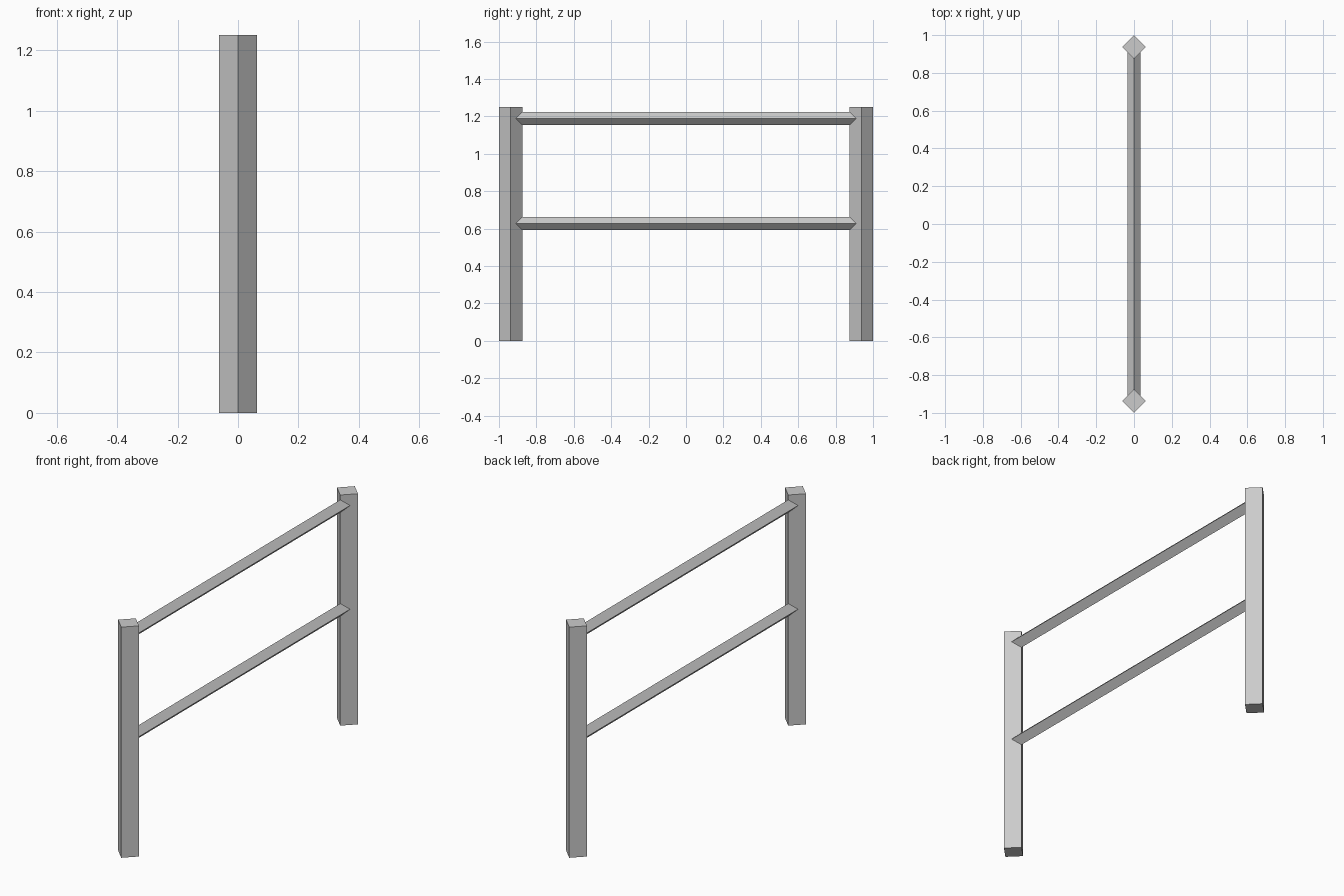
import bpy, bmesh
from mathutils import Matrix, Vector

if "Cube" in bpy.data.objects:
    bpy.data.objects.remove(bpy.data.objects["Cube"])


def diamond_bar(name, start, end, r):
    """Square bar standing on its corner, r = centre to corner."""
    start, end = Vector(start), Vector(end)
    axis = end - start
    bm = bmesh.new()
    side = Vector((1, 0, 0))
    up = axis.normalized().cross(side)
    ring = [side * r, up * r, -side * r, -up * r]
    base = bm.faces.new([bm.verts.new(start + p) for p in ring])
    ext = bmesh.ops.extrude_face_region(bm, geom=[base], use_keep_orig=True)
    top = [v for v in ext["geom"] if isinstance(v, bmesh.types.BMVert)]
    bmesh.ops.translate(bm, verts=top, vec=axis)
    bmesh.ops.recalc_face_normals(bm, faces=bm.faces)
    mesh = bpy.data.meshes.new(name)
    bm.to_mesh(mesh)
    bm.free()
    obj = bpy.data.objects.new(name, mesh)
    bpy.context.collection.objects.link(obj)
    return obj


POST_Y = 0.9375

# upright posts
for name, y in (("front_post", -POST_Y), ("back_post", POST_Y)):
    diamond_bar(name, (0, y, 0), (0, y, 1.25), 0.0625)

# rails running into the posts
for name, z in (("lower_rail", 0.627), ("upper_rail", 1.189)):
    diamond_bar(name, (0, -POST_Y, z), (0, POST_Y, z), 0.035)
